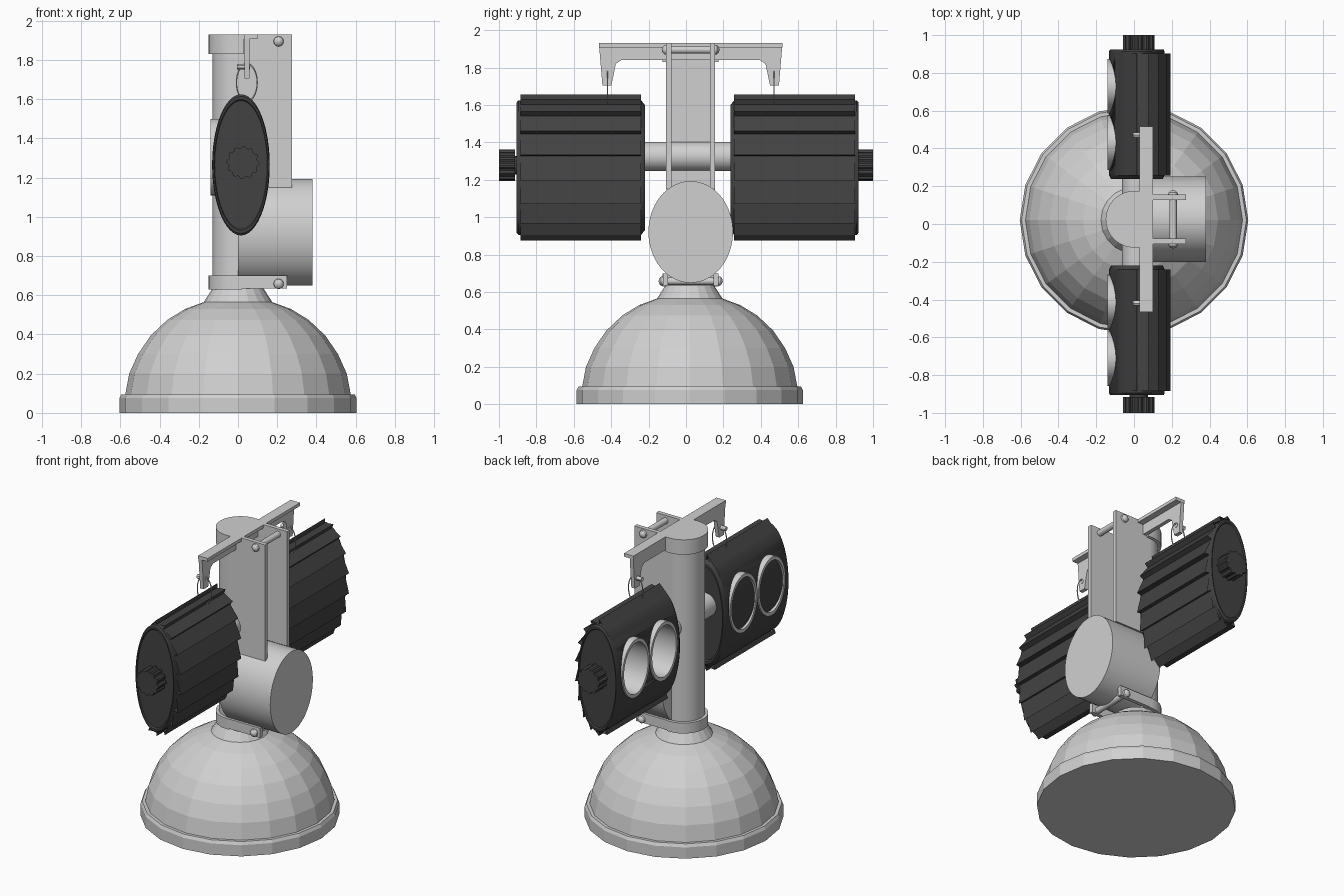
import bpy, bmesh, math
from mathutils import Matrix, Vector

cube = bpy.data.objects.get("Cube")
if cube:
    bpy.data.objects.remove(cube, do_unlink=True)


def material(name, value):
    m = bpy.data.materials.new(name)
    m.use_nodes = True
    colour = (value, value, value, 1)
    m.diffuse_color = colour
    m.node_tree.nodes["Principled BSDF"].inputs["Base Color"].default_value = colour
    return m


LIGHT = material("light grey", 0.63)
DARK = material("charcoal", 0.055)
YC = 0.025  # shared centre line of the upright parts

# local z axis mapped to a world axis
AXES = {
    "x": Matrix(((0, 0, 1, 0), (1, 0, 0, 0), (0, 1, 0, 0), (0, 0, 0, 1))),
    "y": Matrix(((0, 1, 0, 0), (0, 0, 1, 0), (1, 0, 0, 0), (0, 0, 0, 1))),
    "z": Matrix.Identity(4),
}


def finish(name, bm, mat, smooth=True, normals=True):
    if normals:
        bmesh.ops.recalc_face_normals(bm, faces=bm.faces)
    mesh = bpy.data.meshes.new(name)
    bm.to_mesh(mesh)
    bm.free()
    mesh.materials.append(mat)
    ob = bpy.data.objects.new(name, mesh)
    bpy.context.collection.objects.link(ob)
    if smooth:
        bpy.ops.object.select_all(action="DESELECT")
        ob.select_set(True)
        bpy.context.view_layer.objects.active = ob
        bpy.ops.object.shade_smooth_by_angle(angle=math.radians(30))
    return ob


def lathe(name, profile, mat, centre, axis="z", segs=32, scale=(1, 1), closed=False, smooth=True):
    """Spin a (radius, height) profile around an axis."""
    bm = bmesh.new()
    vs = [bm.verts.new((r, 0, h)) for r, h in profile]
    for a, b in zip(vs, vs[1:]):
        bm.edges.new((a, b))
    if closed:
        bm.edges.new((vs[-1], vs[0]))
    bmesh.ops.spin(bm, geom=bm.verts[:] + bm.edges[:], axis=(0, 0, 1), cent=(0, 0, 0),
                   angle=math.tau, steps=segs, use_duplicate=False)
    bmesh.ops.remove_doubles(bm, verts=bm.verts, dist=1e-4)
    bm.transform(Matrix.Translation(centre) @ AXES[axis] @ Matrix.Diagonal((*scale, 1, 1)))
    return finish(name, bm, mat, smooth)


def rod(name, mat, centre, axis, radius, low, high, segs=32, scale=(1, 1)):
    prof = [(0, low), (radius, low), (radius, high), (0, high)]
    return lathe(name, prof, mat, centre, axis, segs, scale)


def prism(name, points, mat, low, high, axis="z", centre=(0, 0, 0)):
    """Extrude a flat outline along an axis."""
    bm = bmesh.new()
    face = bm.faces.new([bm.verts.new((u, v, low)) for u, v in points])
    geo = bmesh.ops.extrude_face_region(bm, geom=[face])["geom"]
    up = [g for g in geo if isinstance(g, bmesh.types.BMVert)]
    bmesh.ops.translate(bm, verts=up, vec=(0, 0, high - low))
    bm.transform(Matrix.Translation(centre) @ AXES[axis])
    return finish(name, bm, mat)


def box(name, mat, x, y, z):
    pts = [(x[0], y[0]), (x[1], y[0]), (x[1], y[1]), (x[0], y[1])]
    return prism(name, pts, mat, *z)


def d_shape(radius, flat):
    """Half-round outline with a flat side on +x."""
    arc = [math.radians(90 + 10 * i) for i in range(19)]
    return ([(flat, radius)] + [(radius * math.cos(a), radius * math.sin(a)) for a in arc]
            + [(flat, -radius)])


# Domed base with a rim
dome = [(0, 0), (.605, 0), (.605, .075), (.595, .095), (.575, .095), (.555, .2), (.51, .3),
        (.445, .395), (.36, .475), (.27, .53), (.175, .565), (.13, .635), (0, .635)]
lathe("domed_base", dome, LIGHT, (0, .02, 0), segs=20, smooth=False)

# Half-round column with collars
prism("column", d_shape(.13, .03), LIGHT, .63, 1.925, centre=(0, YC, 0))
prism("top_collar", d_shape(.15, .03), LIGHT, 1.83, 1.93, centre=(0, YC, 0))
prism("bottom_clamp", d_shape(.15, .02), LIGHT, .63, .70, centre=(0, YC, 0))

# Side plates, clamp lugs
for label, s in (("left", 1), ("right", -1)):
    y = sorted((YC + s * .103, YC + s * .131))
    box(label + "_side_plate", LIGHT, (.0, .275), y, (1.15, 1.93))
    y = sorted((YC + s * .122, YC + s * .148))
    box(label + "_clamp_lug", LIGHT, (.0, .25), y, (.635, .70))

# Cross bolts with domed heads
for name, z, half in (("top_bolt", 1.895, .131), ("clamp_bolt", .658, .148)):
    rod(name, LIGHT, (.207, YC, z), "y", .02, -half, half, 16)
    for s in (1, -1):
        head = [(.026, 0), (.024, s * .01), (.014, s * .02), (0, s * .024)]
        lathe(name + "_head", head, LIGHT, (.207, YC + s * half, z), "y", 16)

# Horizontal housing and drum axle
rod("horizontal_housing", LIGHT, (0, YC, .921), "x", 1, 0, .38, 64, (.226, .272))
rod("drum_axle", LIGHT, (.015, YC, 1.325), "y", .078, -.26, .24)

# Hanger arms, hooks and rings
box("hanger_flange", LIGHT, (.03, .1), (YC - .49, YC + .49), (1.908, 1.93))
for label, s in (("left", 1), ("right", -1)):
    web = [(0, 1.92), (.49, 1.92), (.472, 1.705), (.424, 1.705), (.4, 1.82), (.37, 1.84), (0, 1.84)]
    prism(label + "_hook_web", [(s * u, v) for u, v in web], LIGHT, .032, .058, "x", (0, YC, 0))
    rod(label + "_hook_pin", LIGHT, (0, YC + s * .445, 1.765), "x", .014, -.005, .06, 12)
    section = [(1 + .06 * math.cos(a), .004 * math.sin(a))
               for a in (math.tau * i / 6 for i in range(6))]
    lathe(label + "_ring", section, LIGHT, (.045, YC + s * .445, 1.685), "y", 32,
          (.095, .053), closed=True)

# Finned drums
RX, RZ, DX, DZ = .147, .36, .015, 1.265


def fins(name, y0, y1):
    """Overlapping slats wrapped round the +x side of a drum."""
    bm = bmesh.new()
    step = math.radians(20)
    rim = []
    for i in range(12):
        a = math.radians(110) - i * step
        if i:
            rim.append((DX + .18 * math.cos(a), DZ + .39 * math.sin(a)))
        rim.append((DX + RX * math.cos(a), DZ + RZ * math.sin(a)))
    pairs = [[bm.verts.new((x, y, z)) for y in (y0, y1)] for x, z in rim]
    for (a, b), (c, d) in zip(pairs, pairs[1:]):
        bm.faces.new((a, b, d, c))
    finish(name, bm, DARK, smooth=False)


for label, s, yc in (("left", 1, .58), ("right", -1, -.5625)):
    h = .3425
    shell = [(0, -h + .012), (.86, -h + .012), (.88, -h), (.93, -h), (1, -h + .02),
             (1, h - .01), (.97, h), (.93, h), (.91, h - .008), (0, h - .008)]
    drum = lathe(label + "_drum", [(r, s * t) for r, t in shell], DARK, (DX, yc, DZ), "y",
                 48, (RZ, RX))
    fins(label + "_drum_fins", yc - h + .02, yc + h - .02)

    # Two round recessed sockets on the -x side
    for side in (-1, 1):
        centre = (0, yc + side * .149, 1.305)
        size = (.145, .195)
        cutter = rod("socket_cutter", DARK, centre, "x", .95, -.3, .04, 40, size)
        cutter.hide_render = True
        mod = drum.modifiers.new("socket", "BOOLEAN")
        mod.object = cutter
        mod.operation = "DIFFERENCE"
        mod.solver = "EXACT"
        bpy.context.view_layer.objects.active = drum
        bpy.ops.object.modifier_apply(modifier=mod.name)
        bpy.data.objects.remove(cutter, do_unlink=True)
        tube = [(1, -.14), (1, .039), (.88, .039), (.88, -.14)]
        lathe(label + "_socket", tube, LIGHT, centre, "x", 40, size, closed=True)

    # Toothed end knob
    gear = []
    for i in range(48):
        r = .084 if i % 4 < 2 else .074
        a = math.tau * i / 48
        gear.append((r * math.cos(a), r * math.sin(a)))
    low, high = sorted((s * .915, s))
    prism(label + "_knob", gear, DARK, low, high, "y", (.025, 0, 1.277))
    rod(label + "_knob_shaft", DARK, (.025, 0, 1.277), "y", .05, *sorted((s * .88, s * .93)), 16)
